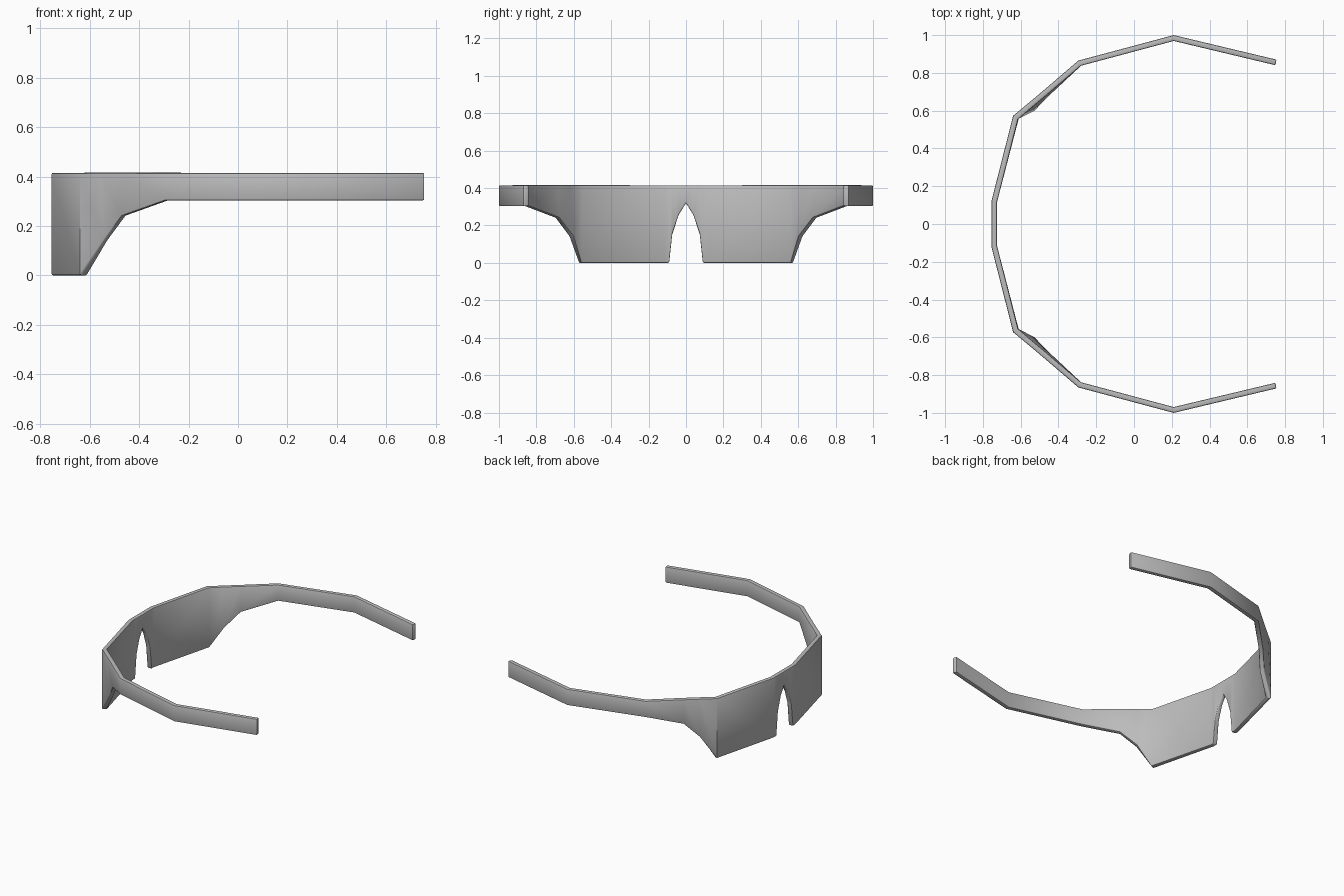
import bpy
import bmesh

cube = bpy.data.objects.get("Cube")
if cube:
    bpy.data.objects.remove(cube, do_unlink=True)

TOP = 0.415

# One grey for the whole visor
grey = bpy.data.materials.new("plain grey")
grey.use_nodes = True
colour = (0.5, 0.5, 0.5, 1)
grey.diffuse_color = colour
grey.node_tree.nodes["Principled BSDF"].inputs["Base Color"].default_value = colour

# Half of the outer wall from nose to temple tip: x, y, lower edge z, inward pull of lower edge
half = [
    (-0.755, 0.0, 0.32, 0),
    (-0.755, 0.04, 0.255, 0),
    (-0.755, 0.074, 0.15, 0),
    (-0.755, 0.09, 0.0, 0),
    (-0.755, 0.12, 0.0, 0),
    (-0.64, 0.573, 0.0, 0),
    (-0.56, 0.64, 0.14, 0.016),
    (-0.48, 0.707, 0.24, 0.008),
    (-0.295, 0.865, 0.303, 0),
    (0.21, 1.0, 0.303, 0),
    (0.755, 0.87, 0.303, 0),
]
columns = [(x, -y, z, -p) for x, y, z, p in reversed(half[1:])] + half

# Wrap-around sheet: lens, nose notch and temples
bm = bmesh.new()
pairs = []
for x, y, z, pull in columns:
    low = bm.verts.new((x + abs(pull), y - pull, z))
    high = bm.verts.new((x, y, TOP))
    pairs.append((low, high))
for (a, b), (c, d) in zip(pairs, pairs[1:]):
    bm.faces.new((a, b, d, c))
mesh = bpy.data.meshes.new("wraparound_visor")
bm.to_mesh(mesh)
bm.free()
mesh.materials.append(grey)
visor = bpy.data.objects.new("wraparound_visor", mesh)
bpy.context.collection.objects.link(visor)

# Wall thickness towards the inside, then softened rims
solid = visor.modifiers.new("thickness", 'SOLIDIFY')
solid.thickness = 0.03
solid.offset = -1
solid.use_even_offset = True
bevel = visor.modifiers.new("soft_rim", 'BEVEL')
bevel.width = 0.007
bevel.segments = 2
bevel.limit_method = 'ANGLE'
bevel.angle_limit = 1.0

bpy.ops.object.select_all(action='DESELECT')
visor.select_set(True)
bpy.context.view_layer.objects.active = visor
for name in ("thickness", "soft_rim"):
    bpy.ops.object.modifier_apply(modifier=name)
bpy.ops.object.shade_smooth_by_angle(angle=0.75)
